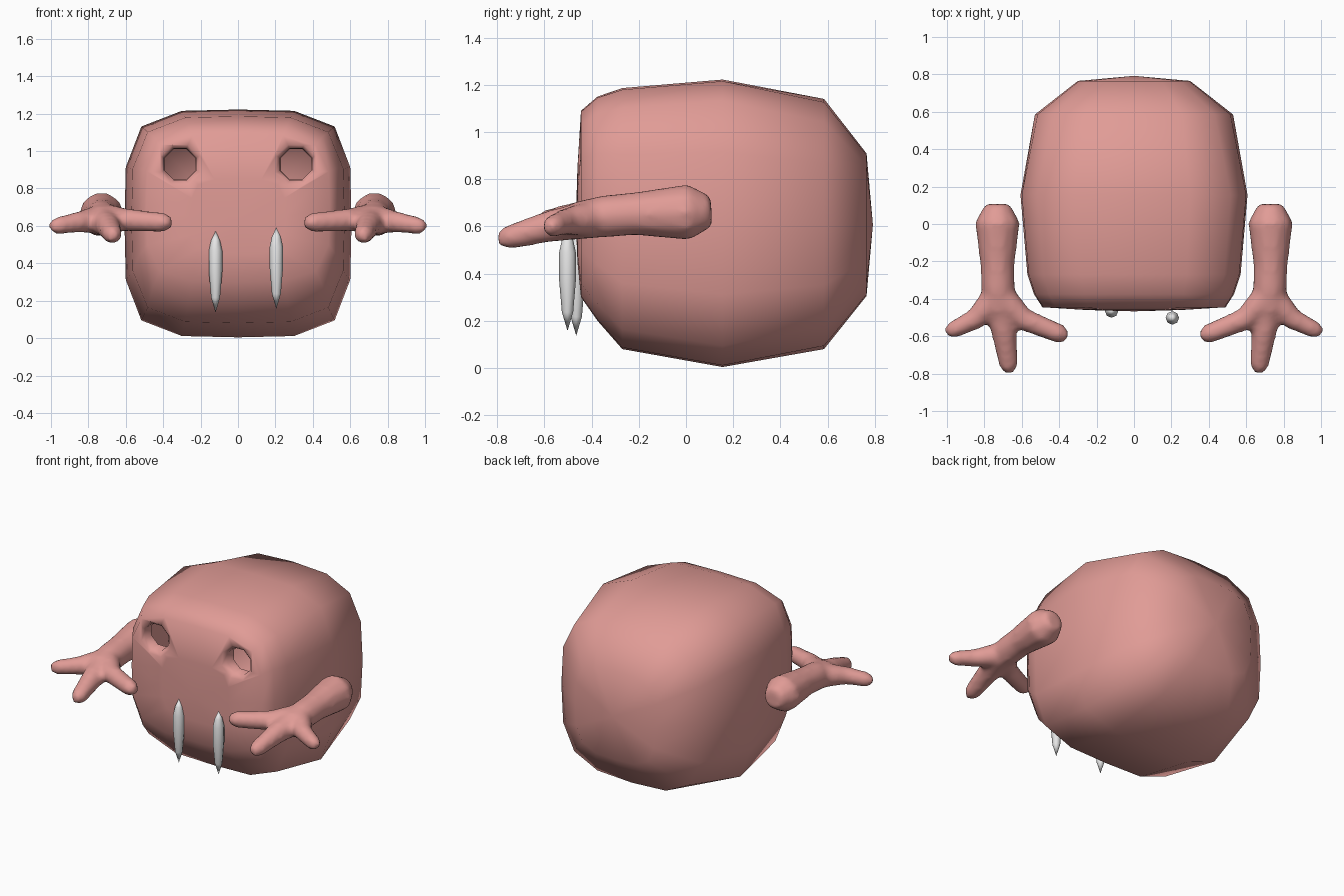
import bpy, bmesh, math
from mathutils import Vector

if "Cube" in bpy.data.objects:
    bpy.data.objects.remove(bpy.data.objects["Cube"], do_unlink=True)


def material(name, rgb):
    m = bpy.data.materials.new(name)
    m.use_nodes = True
    m.diffuse_color = (*rgb, 1)
    bsdf = next(n for n in m.node_tree.nodes if n.type == 'BSDF_PRINCIPLED')
    bsdf.inputs["Base Color"].default_value = (*rgb, 1)
    return m


PINK = material("dusty_pink", (0.75, 0.33, 0.305))
WHITE = material("tooth_white", (0.8, 0.8, 0.8))


def loft(bm, rings):
    """Skin a list of rings; a one-point ring is a pole, open ends get an n-gon."""
    vs = [[bm.verts.new(p) for p in r] for r in rings]
    for a, b in zip(vs, vs[1:]):
        n = max(len(a), len(b))
        for i in range(n):
            j = (i + 1) % n
            if len(a) == 1:
                bm.faces.new((a[0], b[i], b[j]))
            elif len(b) == 1:
                bm.faces.new((a[i], a[j], b[0]))
            else:
                bm.faces.new((a[i], a[j], b[j], b[i]))
    for end in (vs[0], vs[-1]):
        if len(end) > 1:
            bm.faces.new(end)


def finish(bm, name, mat):
    bmesh.ops.recalc_face_normals(bm, faces=bm.faces)
    me = bpy.data.meshes.new(name)
    bm.to_mesh(me)
    bm.free()
    me.materials.append(mat)
    ob = bpy.data.objects.new(name, me)
    bpy.context.collection.objects.link(ob)
    return ob


def activate(ob):
    bpy.ops.object.select_all(action='DESELECT')
    ob.select_set(True)
    bpy.context.view_layer.objects.active = ob


def smooth(ob, degrees):
    activate(ob)
    bpy.ops.object.shade_smooth_by_angle(angle=math.radians(degrees))


def circle(c, r, u, v, n=8, turn=0.0):
    return [c + r * (math.cos(a) * u + math.sin(a) * v)
            for a in (2 * math.pi * i / n + turn for i in range(n))]


X, Y, Z = Vector((1, 0, 0)), Vector((0, 1, 0)), Vector((0, 0, 1))

# Body: rounded-square rings from the flat face to the round back
SQUARE = [(1, 0), (1, .5), (1, 1), (.5, 1), (0, 1), (-.5, 1), (-1, 1), (-1, .5),
          (-1, 0), (-1, -.5), (-1, -1), (-.5, -1), (0, -1), (.5, -1), (1, -1), (1, -.5)]


def rounded_square(y, cz, hx, hz, p):
    ring = []
    for u, v in SQUARE:
        k = (abs(u) ** p + abs(v) ** p) ** (-1 / p)
        ring.append(Vector((u * k * hx, y, cz + v * k * hz)))
    return ring


# y, centre height, half width, half height, squareness
SECTIONS = [(-.460, .65, .25, .20, 4.3), (-.445, .695, .49, .395, 4.3),
            (-.375, .675, .535, .475, 4.3), (-.27, .633, .57, .553, 4.2),
            (.155, .613, .607, .609, 4.3), (.585, .61, .53, .53, 3.4),
            (.765, .607, .30, .302, 3.6)]
bm = bmesh.new()
loft(bm, [[Vector((0, -.467, .62))]] + [rounded_square(*s) for s in SECTIONS]
     + [[Vector((0, .792, .607))]])
body = finish(bm, "body", PINK)

# Eye sockets: tapered octagonal cuts into the face, open at the bottom
SOCKET_END = -.37
bm = bmesh.new()
for s in (-1, 1):
    loft(bm, [circle(Vector((s * .31, y, .93)), r, X, Z, 8, math.pi / 8)
              for y, r in ((-.50, .165), (-.46, .125), (-.43, .092), (SOCKET_END, .088))])
cutter = finish(bm, "eye_cutter", PINK)
cutter.hide_render = True
mod = body.modifiers.new("eye_sockets", 'BOOLEAN')
mod.operation = 'DIFFERENCE'
mod.solver = 'EXACT'
mod.object = cutter
activate(body)
bpy.ops.object.modifier_apply(modifier=mod.name)
bpy.data.objects.remove(cutter, do_unlink=True)

bm = bmesh.new()
bm.from_mesh(body.data)
ends = [f for f in bm.faces if all(abs(v.co.y - SOCKET_END) < .002 for v in f.verts)
        and all(abs(v.co.z - .93) < .1 for v in f.verts)]
bmesh.ops.delete(bm, geom=ends, context='FACES')
bm.to_mesh(body.data)
bm.free()
smooth(body, 65)


# Arms: a forearm and three fingers, fused into one soft surface
def limb(bm, points, side):
    """Tube through (x, y, z, radius) points with rounded ends."""
    pts = [(Vector((side * x, y, z)), r) for x, y, z, r in points]
    first = (pts[0][0] - pts[1][0]).normalized()
    last = (pts[-1][0] - pts[-2][0]).normalized()
    pts = ([(pts[0][0] + first * pts[0][1] * .8, pts[0][1] * .55)] + pts
           + [(pts[-1][0] + last * pts[-1][1] * .8, pts[-1][1] * .55)])
    rings = []
    for i, (c, r) in enumerate(pts):
        d = (pts[min(i + 1, len(pts) - 1)][0] - pts[max(i - 1, 0)][0]).normalized()
        u = d.cross(Z).normalized()
        rings.append(circle(c, r, u, u.cross(d), 10))
    loft(bm, rings)


LIMBS = [
    [(.73, .01, .66, .122), (.73, -.10, .657, .108), (.73, -.22, .653, .093),
     (.727, -.34, .643, .092), (.72, -.46, .625, .082)],
    [(.725, -.40, .63, .085), (.695, -.58, .60, .068), (.67, -.755, .552, .052)],
    [(.735, -.39, .635, .082), (.85, -.51, .62, .058), (.97, -.567, .60, .047)],
    [(.71, -.39, .64, .082), (.59, -.51, .632, .062), (.395, -.588, .618, .053)],
]
for side, name in ((1, "left_arm"), (-1, "right_arm")):
    bm = bmesh.new()
    for points in LIMBS:
        limb(bm, points, side)
    arm = finish(bm, name, PINK)
    fuse = arm.modifiers.new("fuse", 'REMESH')
    fuse.mode = 'VOXEL'
    fuse.voxel_size = .018
    fuse.use_smooth_shade = True
    soften = arm.modifiers.new("soften", 'SMOOTH')
    soften.factor = .5
    soften.iterations = 6
    activate(arm)
    for m in ("fuse", "soften"):
        bpy.ops.object.modifier_apply(modifier=m)
    smooth(arm, 60)

# Teeth: slender spindles hanging in front of the face
TOOTH = [(.08, .024), (.22, .036), (.33, .036), (.385, .024)]
for name, x, y, z in (("right_tooth", -.12, -.465, .137), ("left_tooth", .205, -.502, .157)):
    bm = bmesh.new()
    base = Vector((x, y, z))
    loft(bm, [[base]] + [circle(base + Z * h, r, X, Y) for h, r in TOOTH]
         + [[base + Z * .435]])
    smooth(finish(bm, name, WHITE), 60)
